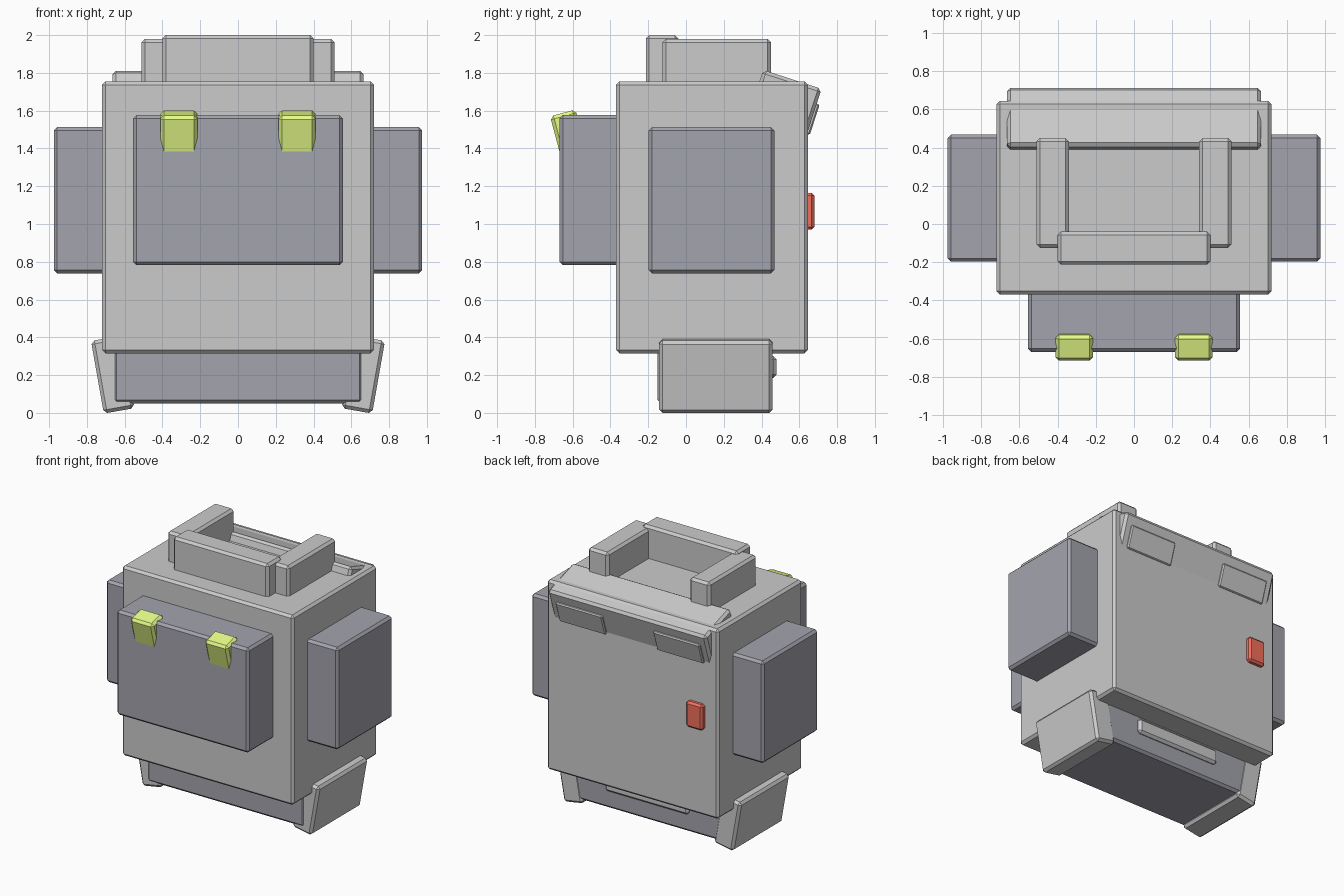
import bpy
from math import radians

if "Cube" in bpy.data.objects:
    bpy.data.objects.remove(bpy.data.objects["Cube"])


def material(name, rgb):
    m = bpy.data.materials.new(name)
    m.diffuse_color = (*rgb, 1)
    m.use_nodes = True
    m.node_tree.nodes["Principled BSDF"].inputs["Base Color"].default_value = m.diffuse_color
    return m


slate = material("slate", (0.37, 0.37, 0.42))
lime = material("lime", (0.79, 0.98, 0.25))
red = material("red", (0.90, 0.16, 0.11))


def block(name, centre, size, rot=(0, 0, 0), mat=None, bevel=0.018):
    """Flat-shaded box with chamfered edges."""
    bpy.ops.mesh.primitive_cube_add(size=1, location=centre, rotation=[radians(a) for a in rot])
    ob = bpy.context.object
    ob.name = name
    ob.scale = size
    bpy.ops.object.transform_apply(location=False, rotation=False, scale=True)
    mod = ob.modifiers.new("chamfer", "BEVEL")
    mod.width = bevel
    mod.segments = 1
    if mat:
        ob.data.materials.append(mat)
    return ob


def span(name, lo, hi, **kw):
    """Box given by its two opposite corners."""
    return block(name, [(a + b) / 2 for a, b in zip(lo, hi)], [b - a for a, b in zip(lo, hi)], **kw)


# Main pack, front pouch and lower roll
span("pack_body", (-0.72, -0.37, 0.315), (0.72, 0.645, 1.755))
span("front_pouch", (-0.555, -0.67, 0.782), (0.555, -0.33, 1.577), mat=slate)
span("bottom_roll", (-0.66, -0.15, 0.05), (0.66, 0.455, 0.36), mat=slate)
span("bottom_back_bar", (-0.35, 0.42, 0.185), (0.35, 0.48, 0.30))

# Raised collar on top
span("collar_front", (-0.40, -0.213, 1.70), (0.40, -0.04, 2.0))
# Tilted lid edge over the back
block("back_lid", (0, 0.517, 1.623), (1.33, 0.325, 0.30), (-18, 0, 0))

# Small tag on the back
span("back_tag", (-0.61, 0.62, 0.97), (-0.47, 0.68, 1.165), mat=red, bevel=0.015)

# Mirrored parts
for s, side in ((1, "right"), (-1, "left")):
    block(f"side_pouch_{side}", (s * 0.8275, 0.135, 1.125), (0.295, 0.665, 0.775), mat=slate)
    block(f"collar_side_{side}", (s * 0.426, 0.163, 1.84), (0.17, 0.575, 0.28))
    block(f"lower_strap_{side}", (s * 0.663, 0.158, 0.203), (0.165, 0.60, 0.39), (0, s * 10, 0))
    block(f"pouch_clip_{side}", (s * 0.313, -0.621, 1.472), (0.195, 0.14, 0.24), (15, 0, 0), lime)
    block(f"lid_pad_{side}", (s * 0.41, 0.667, 1.556), (0.39, 0.03, 0.17), (-18, 0, 0), bevel=0.008)
